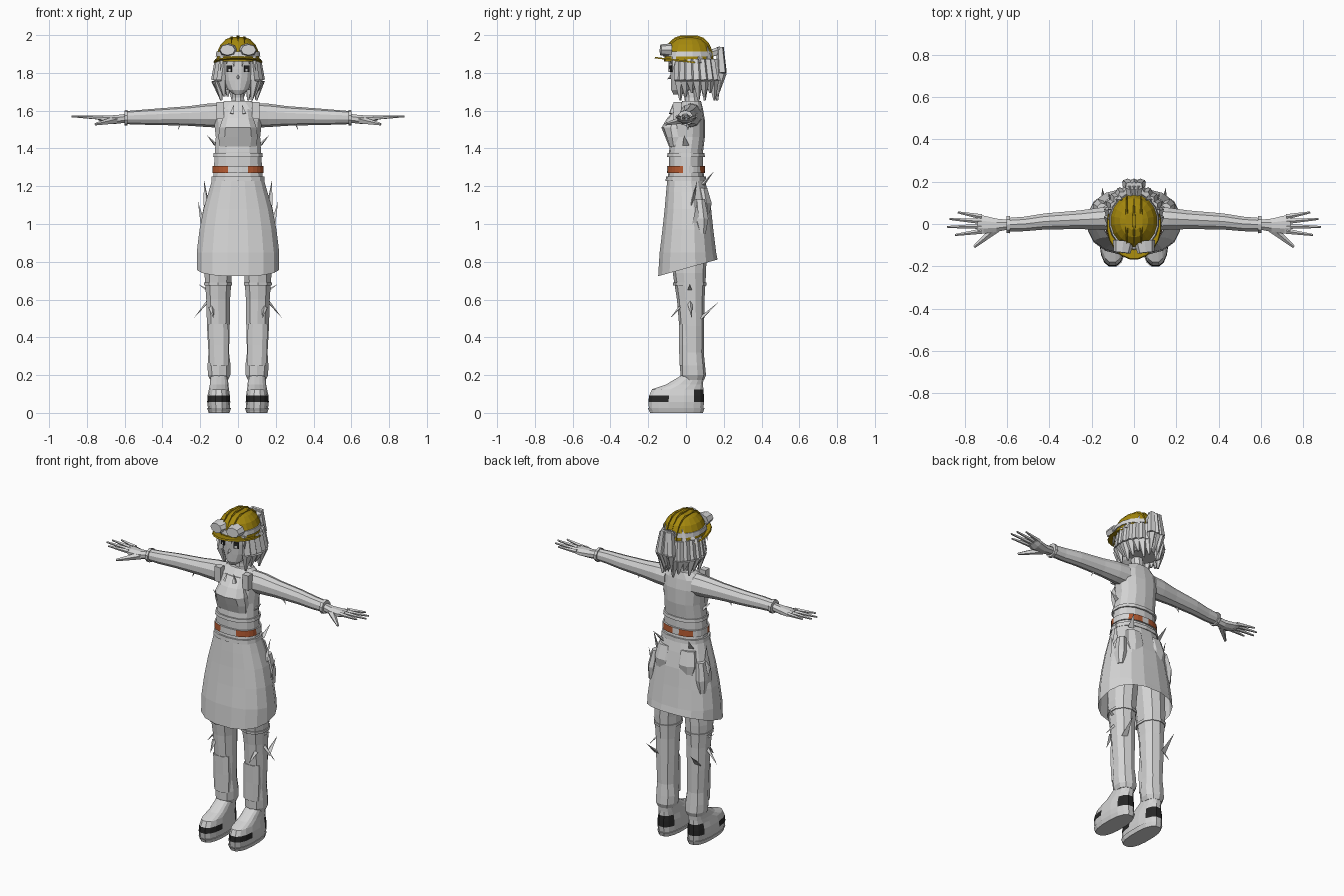
import bpy
import bmesh
import math
from mathutils import Vector, Matrix

default_cube = bpy.data.objects.get("Cube")
if default_cube:
    bpy.data.objects.remove(default_cube, do_unlink=True)


def make_material(name, red, green, blue):
    material = bpy.data.materials.new(name)
    material.use_nodes = True
    colour = (red, green, blue, 1)
    material.diffuse_color = colour
    material.node_tree.nodes["Principled BSDF"].inputs["Base Color"].default_value = colour
    return material


GREY = make_material("pale grey", .66, .66, .66)
YELLOW = make_material("helmet yellow", .38, .25, .004)
ORANGE = make_material("leather orange", .45, .1, .03)
BLACK = make_material("black rubber", .02, .02, .02)


def finish(bm, name, materials, rule=None):
    """Turn a bmesh into a flat shaded object, colouring faces by a rule."""
    bmesh.ops.recalc_face_normals(bm, faces=bm.faces)
    if rule:
        for face in bm.faces:
            face.material_index = int(rule(face.calc_center_median()))
    mesh = bpy.data.meshes.new(name)
    bm.to_mesh(mesh)
    bm.free()
    for material in materials:
        mesh.materials.append(material)
    obj = bpy.data.objects.new(name, mesh)
    bpy.context.collection.objects.link(obj)
    return obj


def loft(name, rows, *materials, sides=12, along_x=False, side=1, power=1.0,
         tilt=0.0, hem_tilt=0.0, caps=True, rule=None):
    """Skin rounded sections given as (position, centre a, centre b, radius a, radius b)."""
    bm = bmesh.new()
    rings = []
    for index, (pos, ca, cb, ra, rb) in enumerate(rows):
        ring = []
        for step in range(sides):
            angle = math.tau * (step + .5) / sides
            c, s = math.cos(angle), math.sin(angle)
            a = ca + ra * math.copysign(abs(c) ** power, c)
            b = cb + rb * math.copysign(abs(s) ** power, s)
            lean = tilt + (hem_tilt if index == 0 else 0)
            point = (pos * side, a, b) if along_x else (a * side, b, pos + lean * b)
            ring.append(bm.verts.new(point))
        rings.append(ring)
    for low, high in zip(rings, rings[1:]):
        for i in range(sides):
            j = (i + 1) % sides
            bm.faces.new((low[i], low[j], high[j], high[i]))
    if caps:
        bm.faces.new(rings[0])
        bm.faces.new(rings[-1])
    return finish(bm, name, materials or [GREY], rule)


def taper(bm, base, tip, thick, thin=0.0, sides=4, squash=1.0):
    """Add a tapered rod or spike between two points."""
    base, tip = Vector(base), Vector(tip)
    direction = tip - base
    matrix = (Matrix.Translation((base + tip) / 2)
              @ direction.to_track_quat('Z', 'Y').to_matrix().to_4x4()
              @ Matrix.Diagonal((1, squash, 1, 1)))
    bmesh.ops.create_cone(bm, cap_ends=True, segments=sides, radius1=thick,
                          radius2=thin, depth=direction.length, matrix=matrix)


def plate(name, centre, size, material, yaw=0.0):
    """A thin box turned about the vertical."""
    bm = bmesh.new()
    matrix = (Matrix.Translation(centre) @ Matrix.Rotation(yaw, 4, 'Z')
              @ Matrix.Diagonal((*size, 1)))
    bmesh.ops.create_cube(bm, size=1, matrix=matrix)
    return finish(bm, name, [material])


# Torso, bust, neck and waist details
loft("torso", [(1.22, 0, 0, .135, .1), (1.3, 0, 0, .13, .09), (1.38, 0, 0, .125, .09),
               (1.46, 0, .01, .12, .09), (1.55, 0, .015, .13, .085),
               (1.61, 0, .02, .125, .07), (1.65, 0, .03, .075, .05)],
     sides=14, power=.85)
loft("bib_front", [(1.41, 0, -.05, .1, .04), (1.46, 0, -.05, .108, .06),
                   (1.51, 0, -.05, .102, .08), (1.56, 0, -.04, .085, .06),
                   (1.61, 0, -.02, .075, .035)], sides=10, power=.8)
loft("neck", [(1.62, 0, .035, .045, .045), (1.67, 0, .03, .033, .035),
              (1.74, 0, .02, .035, .04)], sides=8)
loft("jacket_hem", [(1.355, 0, 0, .134, .1), (1.375, 0, 0, .132, .098)],
     sides=14, power=.85)


def leather(c):
    """Front and back pads of the harness."""
    front = c.y < -.008 and abs(c.x) > .04
    back = c.y > .06 and .03 < abs(c.x) < .1
    return front or back


loft("waist_harness", [(1.27, 0, 0, .137, .102), (1.308, 0, 0, .135, .1)],
     GREY, ORANGE, sides=28, power=.85, rule=leather)
loft("belt", [(1.228, 0, 0, .144, .108), (1.252, 0, 0, .142, .106)],
     sides=14, power=.85)

# Skirt, lower at the front than the back
loft("skirt", [(.765, 0, .01, .222, .16), (.85, 0, .01, .222, .152),
               (.97, 0, .01, .207, .137), (1.08, 0, .01, .185, .125),
               (1.17, 0, .005, .158, .112), (1.24, 0, 0, .138, .1)],
     sides=16, power=.85, hem_tilt=.28, caps=False)

# Head with face details
loft("head", [(1.685, 0, -.045, .02, .022), (1.71, 0, -.025, .055, .055),
              (1.76, 0, 0, .085, .082), (1.82, 0, .01, .097, .095),
              (1.9, 0, .02, .1, .105)], sides=16)
bm = bmesh.new()
taper(bm, (0, -.07, 1.785), (0, -.1, 1.765), .014, sides=4)
finish(bm, "nose", [GREY])
plate("mouth", (0, -.075, 1.731), (.024, .006, .004), BLACK)

# Helmet with ribs, brim and goggles
dome = [(1.86, 0, .015, .116, .132), (1.91, 0, .015, .112, .126),
        (1.95, 0, .015, .094, .108), (1.978, 0, .015, .066, .078),
        (1.99, 0, .015, .035, .045)]
loft("helmet_dome", dome, YELLOW, sides=18)
for x in (-.034, 0, .034):
    ribs = [(z + .008 - abs(x) / 6, x, y, .007, ry * 1.02) for z, _, y, _, ry in dome]
    loft("helmet_rib", ribs, YELLOW, sides=12)
loft("helmet_brim", [(1.857, 0, -.004, .13, .165), (1.865, 0, -.004, .126, .16)],
     YELLOW, sides=20, tilt=-.12)
loft("goggle_strap", [(1.888, 0, .012, .12, .134), (1.914, 0, .012, .116, .13)],
     sides=18)
for side in (1, -1):
    bm = bmesh.new()
    taper(bm, (side * .05, -.08, 1.92), (side * .056, -.135, 1.922), .05, .04,
          sides=8, squash=.72)
    finish(bm, "goggle_lens", [GREY])
    plate("eye", (side * .046, -.081, 1.822), (.03, .009, .036), BLACK, side * .45)
    plate("eye_glint", (side * .044, -.085, 1.814), (.013, .006, .014), GREY, side * .45)

# Bobbed hair: a shell hung with pointed locks
loft("hair_shell", [(1.71, 0, .075, .085, .075), (1.76, 0, .07, .1, .09),
                    (1.86, 0, .045, .112, .11)], sides=14)
bm = bmesh.new()
lock_count = 17
for i in range(lock_count):
    angle = math.radians(-42 + 264 * i / (lock_count - 1))
    c, s = math.cos(angle), math.sin(angle)
    root = (.098 * c, .04 + .108 * s, 1.87)
    bend = (.116 * c, .045 + .12 * s, 1.76)
    end = (.098 * c, .05 + .12 * s, 1.655 + .02 * (i % 3))
    taper(bm, root, bend, .026, .029, sides=5)
    taper(bm, bend, end, .029, .006, sides=5)
for side in (1, -1):
    for x, drop in ((.02, .055), (.055, .04), (.085, .08)):
        taper(bm, (side * x, -.085 + x / 4, 1.885),
              (side * x * 1.12, -.1 + x / 3, 1.885 - drop), .02, sides=4, squash=.6)
    # Tufts showing around the back of the helmet
    for x, y in ((.1, .07), (.07, .115)):
        taper(bm, (side * x, y, 1.85), (side * x * .8, y, 1.945), .026, sides=4)
finish(bm, "hair_locks", [GREY])
bm = bmesh.new()
for x in (-.022, 0, .022):
    taper(bm, (x * .6, .13, 1.9), (x, .185, 1.92), .02, .022, sides=5)
    taper(bm, (x, .18, 1.935), (x * 1.5, .19, 1.8), .02, .026, sides=5)
    taper(bm, (x * 1.5, .19, 1.8), (x, .17, 1.675), .026, sides=5)
finish(bm, "ponytail", [GREY])


def rubber(c):
    """Welt at the toe and patch at the heel."""
    toe = .058 < c.z < .092 and c.y < -.08
    heel = .055 < c.z < .125 and c.y > .05
    return toe or heel


for side in (1, -1):
    word = "left" if side > 0 else "right"
    # Leg, knee guard and shoe
    loft(word + "_trouser_leg",
         [(.175, .1, .038, .05, .058), (.2, .1, .038, .062, .068),
          (.25, .1, .035, .064, .066), (.32, .102, .032, .057, .062),
          (.46, .104, .03, .063, .066), (.6, .105, .025, .066, .073),
          (.74, .105, .018, .076, .088), (1.02, .085, .015, .084, .1)],
         sides=10, side=side, power=.9)
    loft(word + "_knee_guard",
         [(.25, .1, .0, .052, .038), (.36, .102, -.002, .056, .036),
          (.47, .104, 0, .055, .04)], sides=8, side=side, power=.8)
    loft(word + "_thigh_band",
         [(.675, .105, .02, .077, .088), (.69, .105, .02, .078, .089)],
         sides=10, side=side, power=.9)
    loft(word + "_shoe",
         [(.008, .1, -.052, .058, .145), (.058, .102, -.052, .062, .15),
          (.092, .102, -.05, .06, .147), (.125, .101, -.044, .054, .138),
          (.15, .1, -.008, .05, .1), (.2, .1, .036, .046, .058)],
         GREY, BLACK, sides=16, side=side, power=.8, rule=rubber)
    loft(word + "_sole", [(0, .1, -.05, .056, .142), (.025, .1, -.052, .064, .152)],
         sides=16, side=side, power=.8)

    # Sleeve, cuff and hand
    loft(word + "_sleeve",
         [(.09, .025, 1.575, .06, .065), (.16, .025, 1.575, .055, .062),
          (.26, .02, 1.572, .046, .052), (.42, .012, 1.568, .04, .044),
          (.52, 0, 1.565, .036, .039), (.6, -.003, 1.563, .033, .034)],
         sides=10, along_x=True, side=side)
    loft(word + "_cuff", [(.585, -.003, 1.562, .043, .041), (.602, -.003, 1.562, .042, .04)],
         sides=10, along_x=True, side=side)
    loft(word + "_palm",
         [(.59, -.003, 1.56, .024, .025), (.65, -.006, 1.553, .034, .025),
          (.71, -.003, 1.555, .046, .021), (.74, 0, 1.562, .044, .013)],
         sides=8, along_x=True, side=side)
    bm = bmesh.new()
    for base_y, tip_x, tip_y in ((-.034, .845, -.052), (-.011, .882, -.014),
                                 (.012, .872, .024), (.034, .832, .055)):
        taper(bm, (side * .72, base_y, 1.562), (side * tip_x, tip_y, 1.569),
              .013, .005, sides=5)
    taper(bm, (side * .65, -.02, 1.55), (side * .755, -.108, 1.528), .022, .007, sides=5)
    finish(bm, word + "_fingers", [GREY])

    # Shoulder strap, hip pouches and seat
    plate(word + "_strap", (side * .095, -.045, 1.6), (.04, .04, .09), GREY)
    loft(word + "_back_pocket", [(1.05, .075, .11, .05, .015), (1.11, .075, .09, .066, .05),
                                 (1.19, .07, .08, .055, .035)], sides=8, side=side)
    loft(word + "_hip_pouch", [(.95, .17, .085, .02, .02), (1.03, .165, .075, .032, .045),
                               (1.13, .15, .07, .025, .03)], sides=7, side=side)

    # Pointed cloth folds standing off the clothes
    bm = bmesh.new()
    for base, tip, width in (
            ((.12, .0, 1.42), (.165, -.01, 1.47), .02),
            ((.165, .03, 1.1), (.18, .06, 1.235), .02),
            ((.185, .05, 1.0), (.212, .06, 1.12), .025),
            ((.1, .09, 1.21), (.12, .145, 1.275), .02),
            ((.15, .02, .6), (.235, .03, .5), .02),
            ((.14, .08, .5), (.15, .17, .585), .022),
            ((.14, -.03, .56), (.13, -.085, .5), .018),
            ((.15, .02, .64), (.208, .02, .68), .02),
            ((.3, .01, 1.535), (.32, .01, 1.495), .015),
            ((.035, -.08, 1.585), (.02, -.07, 1.635), .018)):
        taper(bm, (base[0] * side, *base[1:]), (tip[0] * side, *tip[1:]),
              width, sides=3, squash=.5)
    finish(bm, word + "_cloth_points", [GREY])
